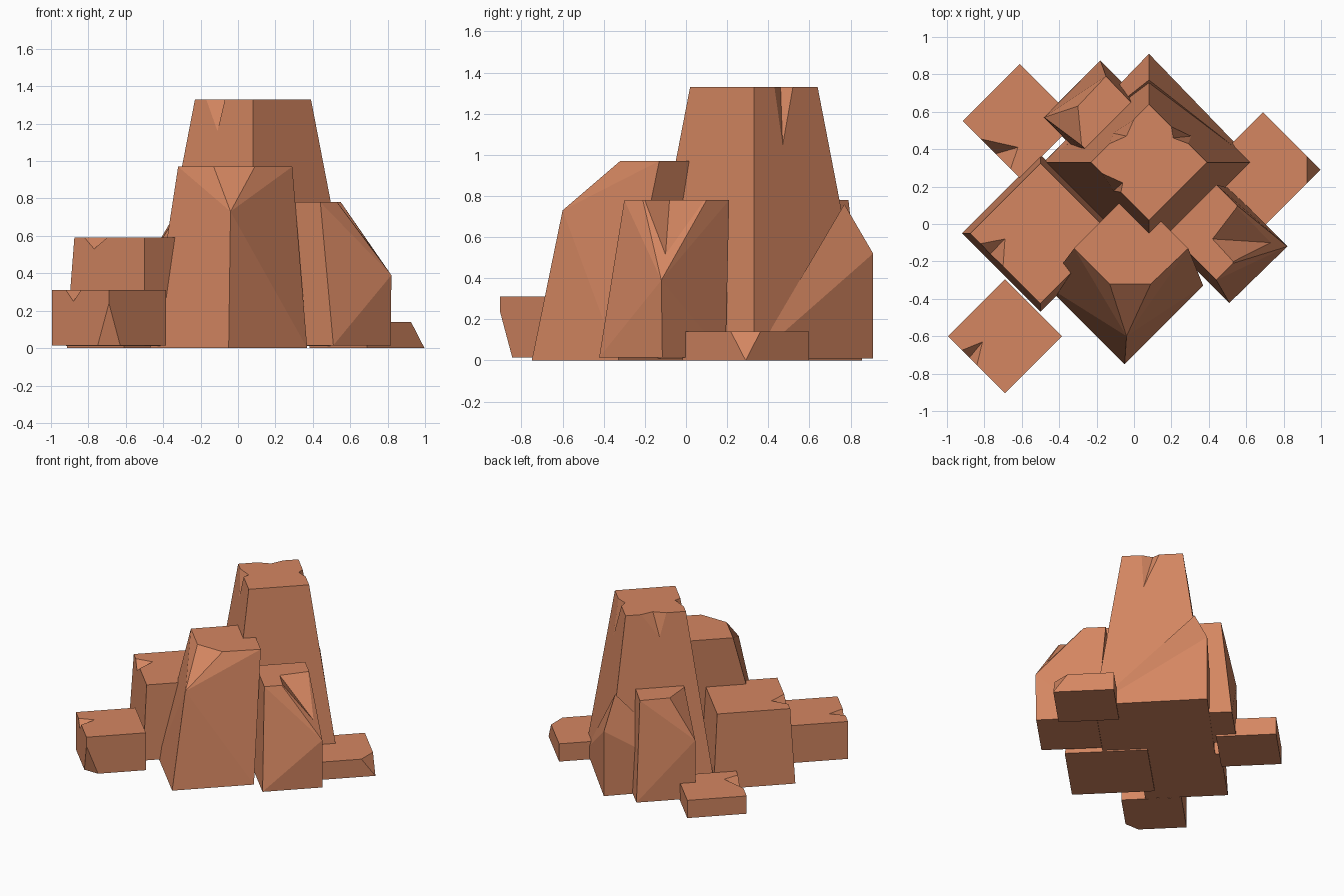
import bpy, bmesh
from mathutils import Vector

rock = bpy.data.materials.new("terracotta_rock")
rock.diffuse_color = (0.66, 0.24, 0.12, 1)


def hull(name, points):
    """Flat-faced convex solid around a few corner points."""
    bm = bmesh.new()
    for p in points:
        bm.verts.new(p)
    res = bmesh.ops.convex_hull(bm, input=bm.verts[:])
    loose = [v for v in bm.verts if not v.link_faces]
    bmesh.ops.delete(bm, geom=loose, context='VERTS')
    bmesh.ops.recalc_face_normals(bm, faces=bm.faces[:])
    me = bpy.data.meshes.new(name)
    bm.to_mesh(me)
    bm.free()
    me.materials.append(rock)
    ob = bpy.data.objects.new(name, me)
    bpy.context.collection.objects.link(ob)
    return ob


def diamond(x, y, h, z, skip=""):
    """Corners of a square turned 45 degrees: left, front, right, back."""
    c = {"l": (x - h, y, z), "f": (x, y - h, z), "r": (x + h, y, z), "b": (x, y + h, z)}
    return [c[k] for k in c if k not in skip]


def notch(ob, a, b, c, d):
    """Cut a wedge chip: a, b on the rim, c on the top, d down the side."""
    a, b, c, d = map(Vector, (a, b, c, d))
    m = (c + d) / 2
    cutter = hull(ob.name + "_chip_cutter",
                  [c * 2 - d, d * 2 - c, a + (a - m) * 1.5, b + (b - m) * 1.5])
    cutter.hide_render = True
    mod = ob.modifiers.new("chip", 'BOOLEAN')
    mod.operation = 'DIFFERENCE'
    mod.solver = 'EXACT'
    mod.object = cutter
    bpy.context.view_layer.objects.active = ob
    bpy.ops.object.modifier_apply(modifier=mod.name)
    bpy.data.objects.remove(cutter)


# Tall central rock with chipped rim
tall = hull("tall_rock", diamond(0.08, 0.33, 0.565, 0.01) + diamond(0.08, 0.33, 0.31, 1.33))
notch(tall, (-0.13, 0.43, 1.33), (0.0, 0.56, 1.33), (-0.04, 0.47, 1.33), (-0.11, 0.485, 1.15))
notch(tall, (0.20, 0.52, 1.33), (0.29, 0.43, 1.33), (0.21, 0.46, 1.33), (0.307, 0.47, 1.04))
notch(tall, (-0.17, 0.27, 1.33), (-0.07, 0.17, 1.33), (-0.06, 0.22, 1.33), (-0.11, 0.177, 1.16))
# Bulge on its back corner
hull("tall_rock_bulge", diamond(0.08, 0.33, 0.56, 0.01, "fb")
     + [(0.08, 0.91, 0.01), (0.08, 0.91, 0.52), (0.08, 0.77, 0.76)])

# Front rock with the front corner broken off
hull("front_rock", diamond(-0.05, -0.33, 0.42, 0.0) + diamond(-0.015, -0.13, 0.305, 0.97, "f")
     + [(0.09, -0.32, 0.97), (-0.13, -0.32, 0.97), (-0.04, -0.60, 0.73)])

# Right rock with a broken outer corner
right = hull("right_rock", diamond(0.51, -0.115, 0.307, 0.015)
             + diamond(0.44, -0.045, 0.255, 0.78, "r")
             + [(0.55, 0.10, 0.78), (0.53, -0.21, 0.78), (0.82, -0.12, 0.39)])
notch(right, (0.53, -0.20, 0.78), (0.55, 0.09, 0.78), (0.42, -0.08, 0.78), (0.736, -0.10, 0.51))

# Back left rock with a broken left corner
hull("back_left_rock", diamond(-0.18, 0.57, 0.305, 0.015)
     + [(-0.15, 0.79, 0.78), (-0.30, 0.63, 0.78), (-0.28, 0.42, 0.78),
        (0.10, 0.53, 0.78), (-0.13, 0.28, 0.78), (-0.48, 0.57, 0.47)])

# Left step rock
left = hull("left_rock", diamond(-0.50, -0.05, 0.42, 0.01) + diamond(-0.50, -0.05, 0.375, 0.59))
notch(left, (-0.82, -0.105, 0.59), (-0.70, -0.225, 0.59), (-0.69, -0.08, 0.59), (-0.77, -0.161, 0.53))

# Low front left rock, undercut at its front corner
low = hull("low_front_left_rock", diamond(-0.69, -0.60, 0.305, 0.31)
           + diamond(-0.69, -0.60, 0.305, 0.015, "f")
           + [(-0.69, -0.905, 0.24), (-0.75, -0.845, 0.015), (-0.63, -0.845, 0.015)])
notch(low, (-0.92, -0.675, 0.31), (-0.84, -0.755, 0.31), (-0.81, -0.63, 0.31), (-0.88, -0.715, 0.25))

# Flat back left slab
slab = hull("flat_back_left_slab", diamond(-0.61, 0.55, 0.305, 0.0) + diamond(-0.61, 0.55, 0.305, 0.14))
notch(slab, (-0.82, 0.455, 0.14), (-0.66, 0.295, 0.14), (-0.62, 0.41, 0.14), (-0.74, 0.375, 0.05))

# Flat right slab with a bevelled outer corner
hull("flat_right_slab", diamond(0.69, 0.29, 0.307, 0.0) + diamond(0.69, 0.29, 0.307, 0.14, "r")
     + [(0.925, 0.218, 0.14), (0.925, 0.362, 0.14)])
